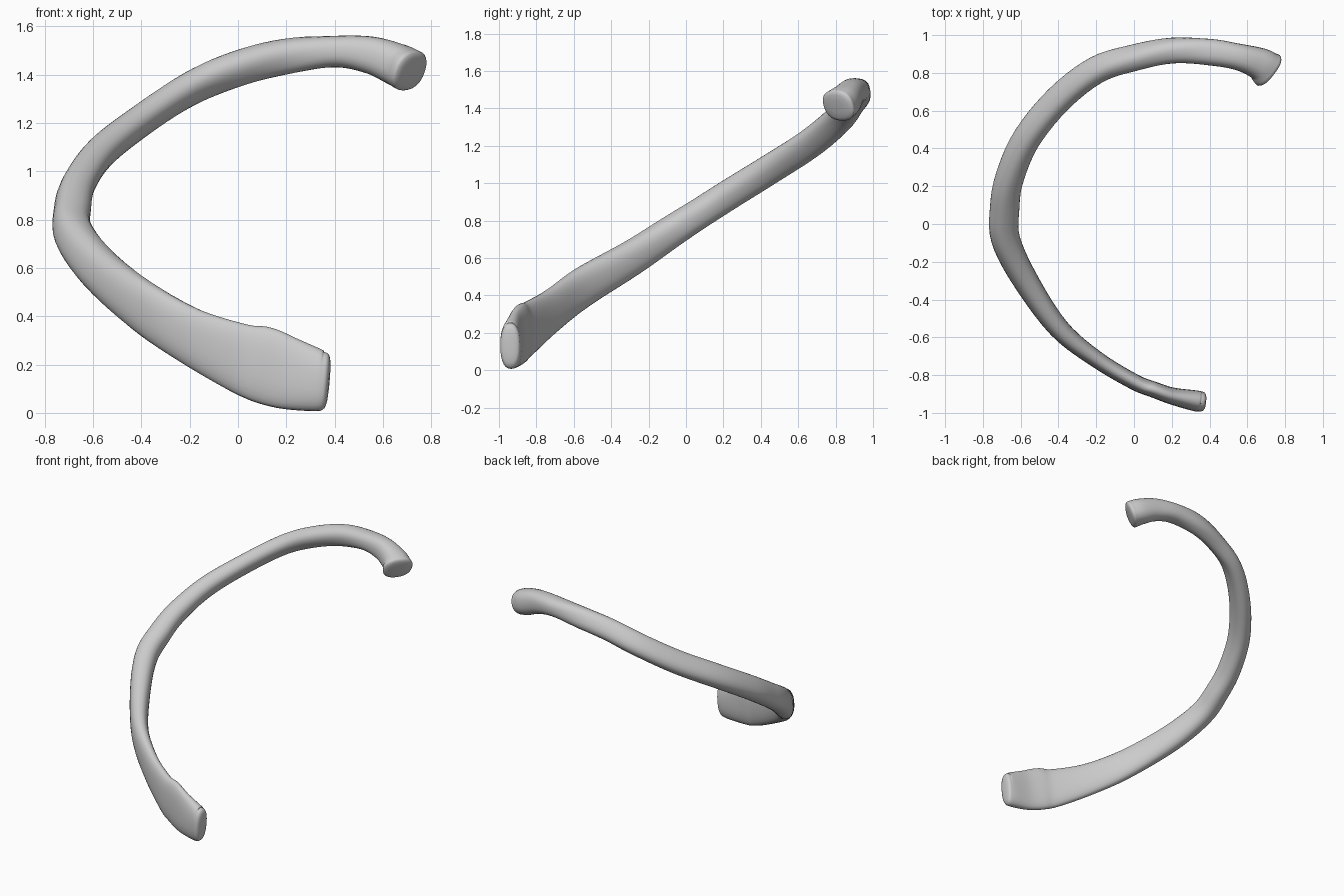
import bpy
import bmesh
import math
from mathutils import Vector

cube = bpy.data.objects.get("Cube")
if cube:
    bpy.data.objects.remove(cube, do_unlink=True)

SIDES = 28
STEPS = 5

# Stations from the front tip to the rear head:
# centre x, y, z, section thickness, section height, inward lean in degrees
STATIONS = [
    (.36, -.94, .13, .105, .235, 0),
    (.32, -.935, .135, .11, .26, 0),
    (.2, -.91, .165, .09, .3, 0),
    (.1, -.875, .2, .085, .315, 0),
    (0, -.835, .23, .085, .285, 0),
    (-.2, -.715, .32, .09, .235, 0),
    (-.4, -.55, .445, .11, .215, 0),
    (-.58, -.29, .6, .135, .19, 5),
    (-.68, -.08, .74, .15, .17, 10),
    (-.685, .08, .843, .15, .16, 20),
    (-.66, .24, .945, .14, .16, 30),
    (-.57, .45, 1.075, .13, .16, 40),
    (-.4, .66, 1.21, .12, .16, 45),
    (-.2, .815, 1.34, .12, .155, 45),
    (0, .88, 1.425, .125, .15, 35),
    (.2, .918, 1.475, .13, .145, 20),
    (.4, .91, 1.495, .14, .13, 0),
    (.55, .885, 1.48, .14, .155, 0),
    (.66, .85, 1.44, .17, .175, 0),
    (.71, .815, 1.415, .2, .175, 0),
]


def spline(rows, steps):
    """Smoothly interpolate every column of the station list."""
    rows = [Vector(r) for r in rows]
    padded = [rows[0] * 2 - rows[1]] + rows + [rows[-1] * 2 - rows[-2]]
    result = []
    for before, start, end, after in zip(padded, padded[1:], padded[2:], padded[3:]):
        for step in range(steps):
            t = step / steps
            slope = (end - before) * t
            bend = (before * 2 - start * 5 + end * 4 - after) * t ** 2
            twist = (start * 3 - before - end * 3 + after) * t ** 3
            result.append(start + (slope + bend + twist) / 2)
    result.append(rows[-1])
    return result


def rounded(value):
    """Squarer than a circle, so the sides read as flattened bone."""
    return math.copysign(abs(value) ** 0.85, value)


def add_ring(bm, station, tangent, scale=1.0, push=0.0):
    """Add one cross-section perpendicular to the path."""
    inward = Vector((tangent.y, -tangent.x, 0)).normalized()
    upward = inward.cross(tangent).normalized()
    lean = math.radians(station[5])
    across = inward * math.cos(lean) - upward * math.sin(lean)
    along = upward * math.cos(lean) + inward * math.sin(lean)
    centre = Vector(station[:3]) + tangent * push
    ring = []
    for side in range(SIDES):
        angle = math.tau * side / SIDES
        offset = across * rounded(math.cos(angle)) * station[3] / 2
        offset += along * rounded(math.sin(angle)) * station[4] / 2
        ring.append(bm.verts.new(centre + offset * scale))
    return ring


def make_material(name, colour):
    material = bpy.data.materials.new(name)
    material.use_nodes = True
    material.diffuse_color = colour
    shader = next(n for n in material.node_tree.nodes if n.type == "BSDF_PRINCIPLED")
    shader.inputs["Base Color"].default_value = colour
    return material


# Curved shaft, flattened in front and flared at the rear head
path = spline(STATIONS, STEPS)
last = len(path) - 1
tangents = []
for i in range(len(path)):
    ahead, behind = path[min(i + 1, last)], path[max(i - 1, 0)]
    tangents.append((Vector(ahead[:3]) - Vector(behind[:3])).normalized())

bm = bmesh.new()
rings = [add_ring(bm, row, tangent) for row, tangent in zip(path, tangents)]

# Softly rounded end caps
for scale, push in ((0.93, 0.008), (0.75, 0.014), (0.4, 0.017)):
    rings.insert(0, add_ring(bm, path[0], tangents[0], scale, -push))
    rings.append(add_ring(bm, path[-1], tangents[-1], scale, push))

for first, second in zip(rings, rings[1:]):
    for side in range(SIDES):
        following = (side + 1) % SIDES
        bm.faces.new((first[side], first[following], second[following], second[side]))
bm.faces.new(rings[0])
bm.faces.new(rings[-1])
bmesh.ops.recalc_face_normals(bm, faces=bm.faces)

mesh = bpy.data.meshes.new("curved_bone")
bm.to_mesh(mesh)
bm.free()
bone = bpy.data.objects.new("curved_bone", mesh)
bpy.context.collection.objects.link(bone)
mesh.materials.append(make_material("pale_grey_bone", (0.6, 0.6, 0.6, 1)))

bpy.ops.object.select_all(action="DESELECT")
bone.select_set(True)
bpy.context.view_layer.objects.active = bone
bpy.ops.object.shade_smooth_by_angle(angle=math.radians(60))
